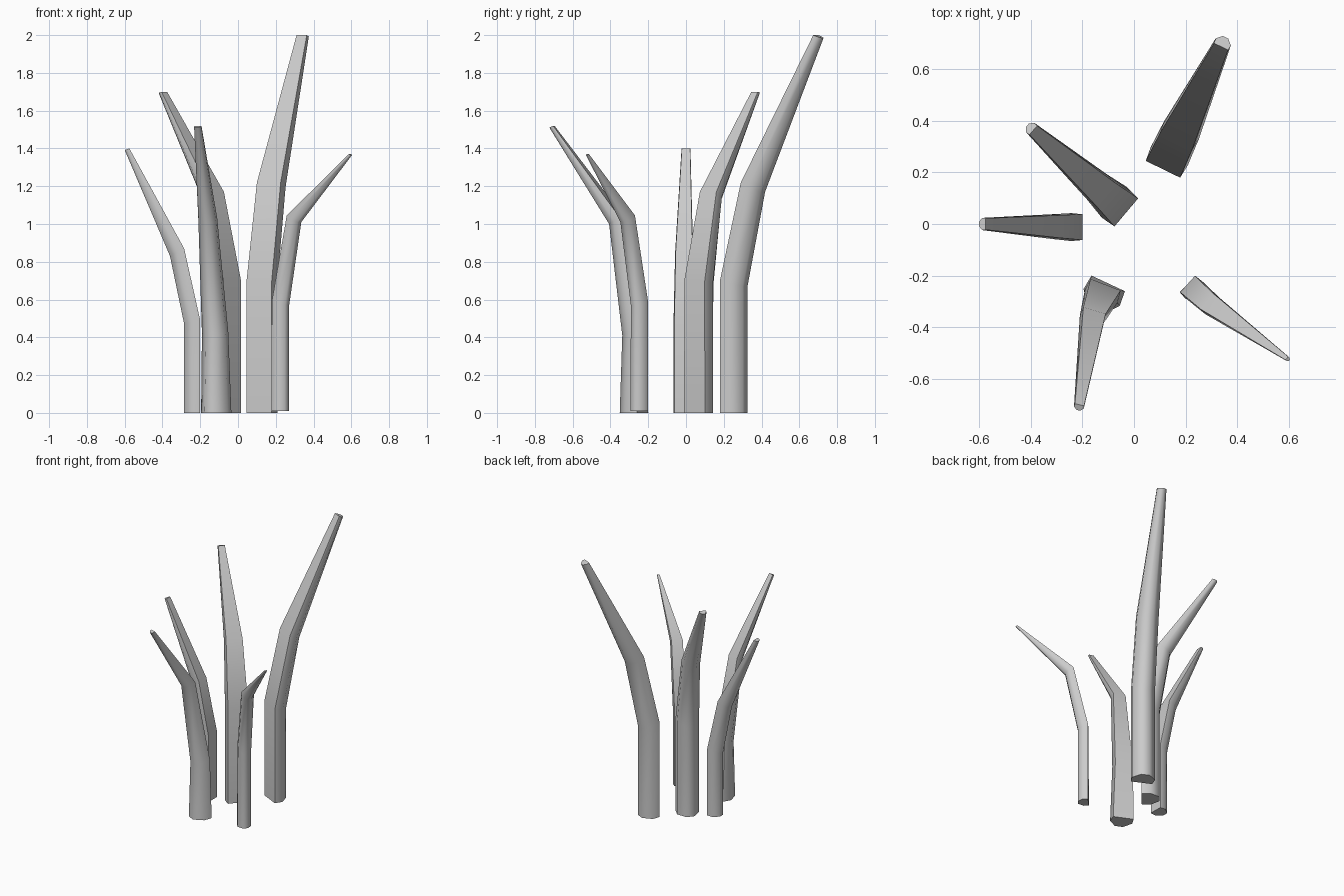
import bpy, bmesh
from math import radians, cos, sin

if "Cube" in bpy.data.objects:
    bpy.data.objects.remove(bpy.data.objects["Cube"])

# D-shaped section: flat inner side, narrowed outer side (across, outward)
SECTION = [(-.5, 0), (-.54, .5), (-.2, 1), (.2, 1), (.54, .5), (.5, 0)]


def shoot(name, yaw_base, yaw_tip, rings):
    """Loft rings of (x, y, z of inner edge middle, width, depth, outer drop)."""
    bm = bmesh.new()
    loops = []
    for i, (x, y, z, w, d, drop) in enumerate(rings):
        a = radians(yaw_base + (yaw_tip - yaw_base) * i / (len(rings) - 1))
        ox, oy = cos(a), sin(a)
        loops.append([bm.verts.new((x + ox * d * v - oy * w * u,
                                    y + oy * d * v + ox * w * u,
                                    z - drop * v)) for u, v in SECTION])
    n = len(SECTION)
    for lo, hi in zip(loops, loops[1:]):
        for k in range(n):
            bm.faces.new((lo[k], lo[(k + 1) % n], hi[(k + 1) % n], hi[k]))
    bm.faces.new(loops[0])
    bm.faces.new(loops[-1])
    bmesh.ops.recalc_face_normals(bm, faces=bm.faces)
    mesh = bpy.data.meshes.new(name)
    bm.to_mesh(mesh)
    bm.free()
    ob = bpy.data.objects.new(name, mesh)
    bpy.context.collection.objects.link(ob)
    bpy.ops.object.select_all(action='DESELECT')
    ob.select_set(True)
    bpy.context.view_layer.objects.active = ob
    bpy.ops.object.shade_smooth_by_angle(angle=radians(62))


# tallest shoot, back right
shoot("tall_shoot", 64, 64, [
    (.112, .212, 0, .148, .112, 0), (.112, .212, .70, .148, .112, .03),
    (.163, .321, 1.22, .14, .095, .05), (.337, .687, 2.0, .06, .04, .015)])

# middle shoot, back left
shoot("middle_shoot", 140, 139, [
    (-.03, .045, 0, .142, .12, 0), (-.03, .045, .70, .142, .12, .03),
    (-.112, .117, 1.17, .115, .082, .04), (-.39, .363, 1.70, .045, .03, .01)])

# left shoot
shoot("left_shoot", 180, 180, [
    (-.2, -.012, 0, .10, .085, 0), (-.2, -.012, .49, .10, .085, .02),
    (-.285, -.01, .87, .088, .075, .04), (-.575, 0, 1.40, .044, .025, .008)])

# front shoot
shoot("front_shoot", 245, 257, [
    (-.10, -.23, 0, .143, .12, 0), (-.11, -.235, .43, .125, .10, .02),
    (-.153, -.335, 1.03, .09, .07, .03), (-.211, -.70, 1.52, .036, .022, .01)])

# small shoot, front right
shoot("small_shoot", 316, 322, [
    (.2075, -.2325, .01, .087, .07, 0), (.2075, -.2325, .59, .085, .07, .02),
    (.283, -.30, 1.045, .078, .055, .035), (.592, -.52, 1.37, .016, .012, .005)])
